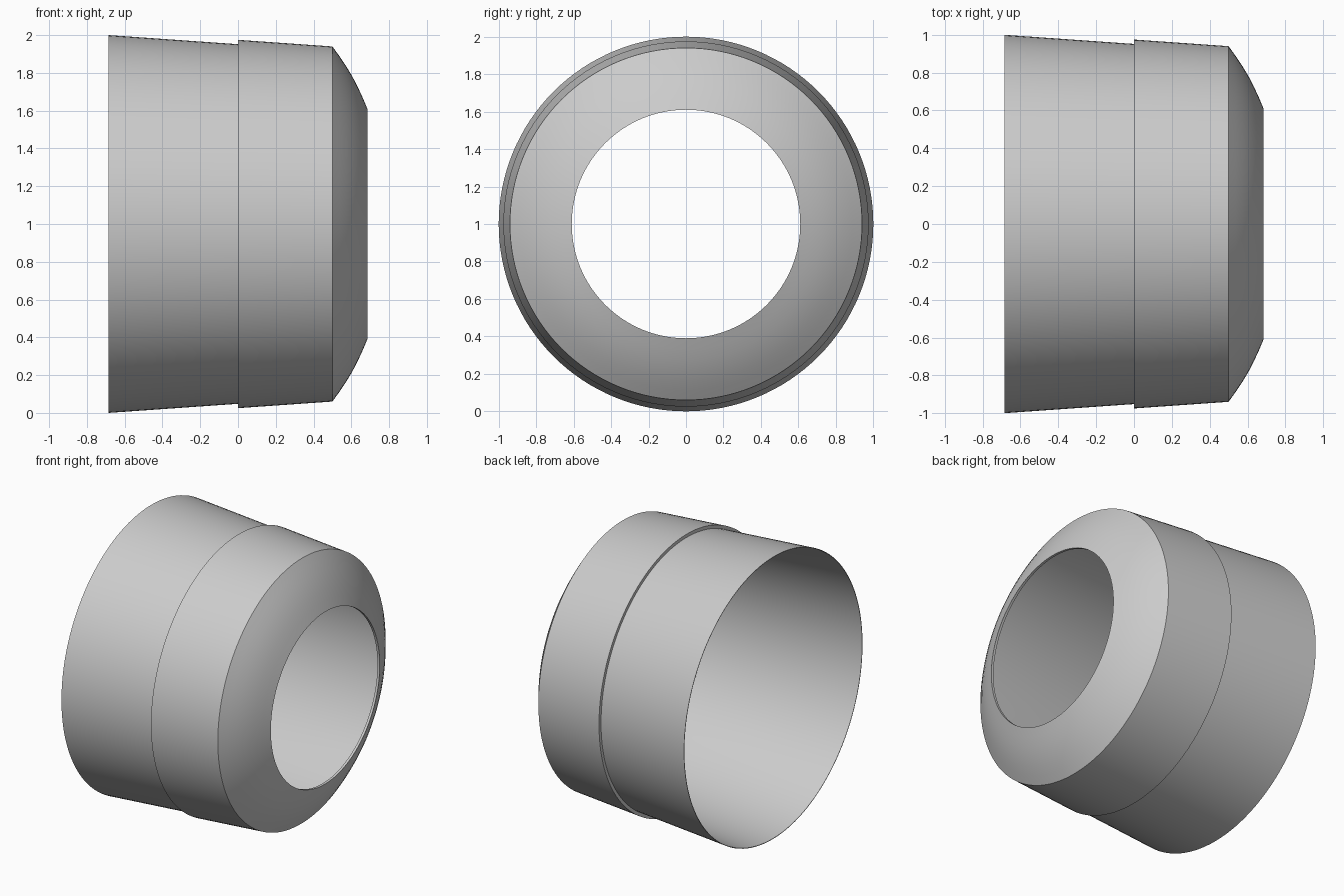
import bpy, bmesh, math
from mathutils import Matrix, Vector

cube = bpy.data.objects.get("Cube")
if cube:
    bpy.data.objects.remove(cube, do_unlink=True)

SEGMENTS = 128

grey = bpy.data.materials.new("plain grey")
grey.use_nodes = True
colour = (0.6, 0.6, 0.6, 1)
grey.diffuse_color = colour
grey.node_tree.nodes["Principled BSDF"].inputs["Base Color"].default_value = colour


def bulged(start, end, bulge, steps=6):
    """Points from start to end, bowed outwards by bulge in the middle."""
    a, b = Vector(start), Vector(end)
    d = (b - a).normalized()
    normal = Vector((-d.y, d.x))
    return [tuple(a.lerp(b, i / steps) + normal * bulge * math.sin(math.pi * i / steps))
            for i in range(steps + 1)]


def lathe(name, profile):
    """Turn a closed (x, radius) profile around the x axis at z = 1."""
    bm = bmesh.new()
    rings = []
    for i in range(SEGMENTS):
        turn = Matrix.Rotation(math.tau * i / SEGMENTS, 3, "X")
        rings.append([bm.verts.new(turn @ Vector((x, 0, r))) for x, r in profile])
    for i, ring in enumerate(rings):
        after = rings[(i + 1) % SEGMENTS]
        for j in range(len(profile)):
            k = (j + 1) % len(profile)
            bm.faces.new((ring[j], ring[k], after[k], after[j]))
    bmesh.ops.recalc_face_normals(bm, faces=bm.faces)
    mesh = bpy.data.meshes.new(name)
    bm.to_mesh(mesh)
    bm.free()
    mesh.materials.append(grey)
    obj = bpy.data.objects.new(name, mesh)
    obj.location.z = 1
    bpy.context.collection.objects.link(obj)
    bpy.ops.object.select_all(action="DESELECT")
    obj.select_set(True)
    bpy.context.view_layer.objects.active = obj
    bpy.ops.object.shade_smooth_by_angle(angle=math.radians(25))
    return obj


# Outer wall: tapered skirt, small step, tapered collar, rounded nose
outer = [(-0.685, 1.0), (0, 0.952), (0, 0.975), (0.5, 0.94)]
outer += bulged((0.5, 0.94), (0.685, 0.61), 0.014)[1:]

# Inner wall: short lip at the opening, then a thin lining back to the rim
inner = bulged((0.485, 0.928), (0.667, 0.61), 0.014)[::-1]
inner += [(0, 0.945), (-0.685, 0.996)]

lathe("tapered_ring_shell", outer + inner)
